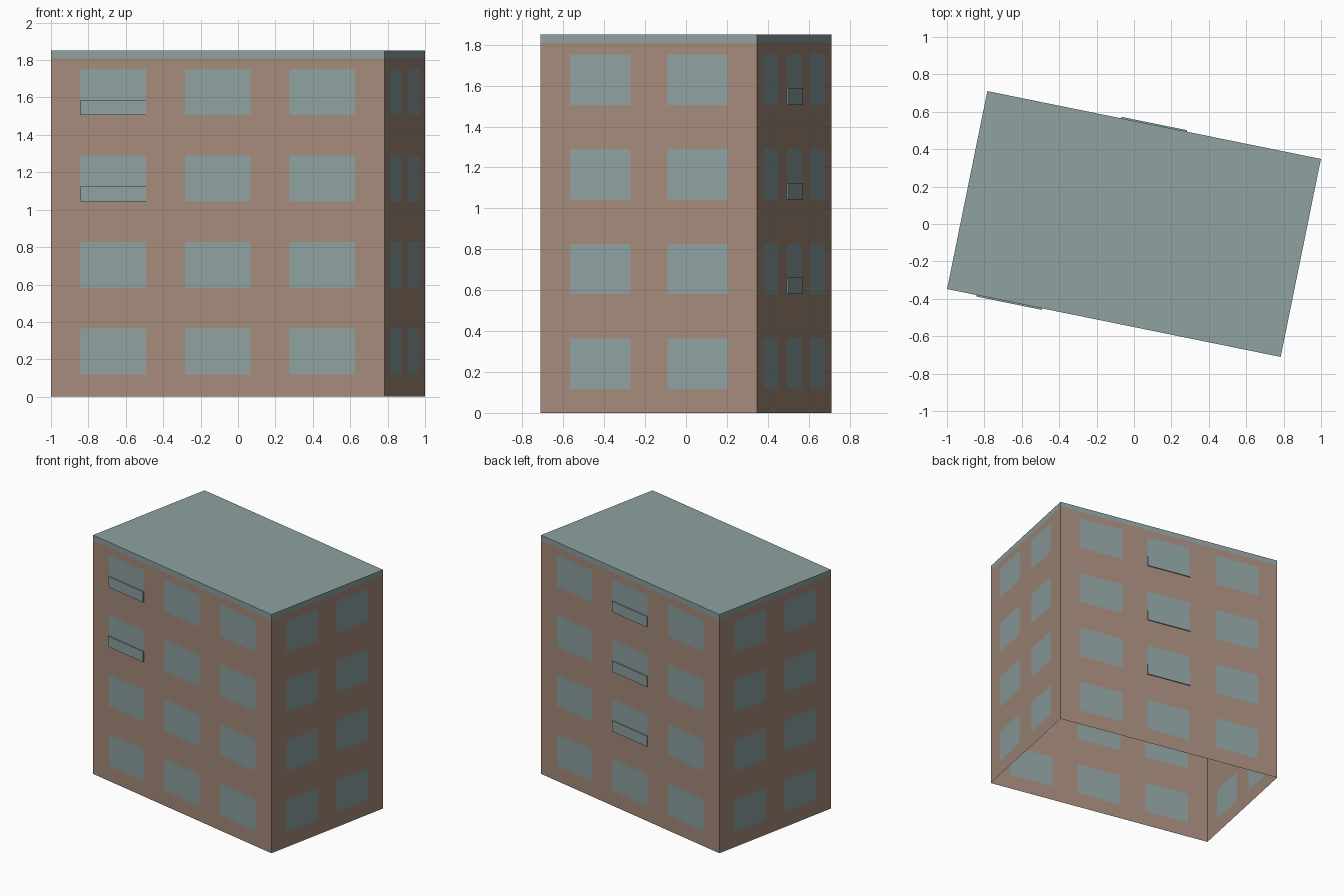
import bpy, bmesh, math
from mathutils import Matrix, Vector

cube = bpy.data.objects.get("Cube")
if cube:
    bpy.data.objects.remove(cube)

LENGTH, WIDTH, HEIGHT = 1.82, 1.08, 1.85
ROOF_BAND = 0.04
FLOORS = 4
FLOOR = HEIGHT / FLOORS
SILL, HEAD = 0.118, 0.364
TURN = Matrix.Rotation(math.radians(-11.5), 4, "Z")


def material(name, rgb):
    mat = bpy.data.materials.new(name)
    mat.use_nodes = True
    mat.diffuse_color = (*rgb, 1)
    mat.node_tree.nodes["Principled BSDF"].inputs["Base Color"].default_value = (*rgb, 1)
    return mat


BRICK = material("brown wall", (0.37, 0.255, 0.195))
GLASS = material("grey teal", (0.27, 0.36, 0.355))


def finish(bm, name, mats, frame):
    mesh = bpy.data.meshes.new(name)
    bm.to_mesh(mesh)
    bm.free()
    for mat in mats:
        mesh.materials.append(mat)
    obj = bpy.data.objects.new(name, mesh)
    obj.matrix_world = TURN @ frame
    bpy.context.collection.objects.link(obj)
    return obj


def wall_frame(angle, distance):
    """Local x runs along the wall, local -y points outwards."""
    return Matrix.Rotation(math.radians(angle), 4, "Z") @ Matrix.Translation((0, -distance, 0))


def wall(name, span, centres, pane, frame):
    """A sheet cut into strips so that the windows lie flush in it."""
    xs = [-span / 2]
    for c in centres:
        xs += [c - pane / 2, c + pane / 2]
    xs.append(span / 2)
    zs = [0]
    for f in range(FLOORS):
        zs += [f * FLOOR + SILL, f * FLOOR + HEAD]
    zs += [HEIGHT - ROOF_BAND, HEIGHT]
    bm = bmesh.new()
    grid = [[bm.verts.new((x, 0, z)) for x in xs] for z in zs]
    for j in range(len(zs) - 1):
        for i in range(len(xs) - 1):
            face = bm.faces.new((grid[j][i], grid[j][i + 1], grid[j + 1][i + 1], grid[j + 1][i]))
            is_window = i % 2 == 1 and j % 2 == 1
            is_band = j == len(zs) - 2
            face.material_index = int(is_window or is_band)
    finish(bm, name, (BRICK, GLASS), frame)


# Walls with flush windows and the roof edge band
LONG_COLUMNS, LONG_PANE = (-0.57, 0, 0.57), 0.357
SHORT_COLUMNS, SHORT_PANE = (-0.243, 0.243), 0.302
front, back = wall_frame(0, WIDTH / 2), wall_frame(180, WIDTH / 2)
wall("front_wall", LENGTH, LONG_COLUMNS, LONG_PANE, front)
wall("back_wall", LENGTH, LONG_COLUMNS, LONG_PANE, back)
wall("left_wall", WIDTH, SHORT_COLUMNS, SHORT_PANE, wall_frame(90, LENGTH / 2))
wall("right_wall", WIDTH, SHORT_COLUMNS, SHORT_PANE, wall_frame(-90, LENGTH / 2))

# Flat roof
bm = bmesh.new()
bmesh.ops.create_grid(bm, x_segments=1, y_segments=1, size=0.5)
bmesh.ops.scale(bm, vec=(LENGTH, WIDTH, 1), verts=bm.verts)
finish(bm, "roof", (GLASS,), Matrix.Translation((0, 0, HEIGHT)))


# Thin rails across the foot of some windows
def rail(name, x, floor, frame):
    depth, tall = 0.008, 0.082
    bm = bmesh.new()
    bmesh.ops.create_cube(bm, size=1)
    bmesh.ops.scale(bm, vec=(LONG_PANE, depth, tall), verts=bm.verts)
    bmesh.ops.translate(bm, vec=Vector((x, -depth / 2, floor * FLOOR + SILL + tall / 2)), verts=bm.verts)
    finish(bm, name, (GLASS,), frame)


for floor in (2, 3):
    rail(f"front_window_rail_{floor}", LONG_COLUMNS[0], floor, front)
for floor in (1, 2, 3):
    rail(f"back_window_rail_{floor}", LONG_COLUMNS[1], floor, back)
